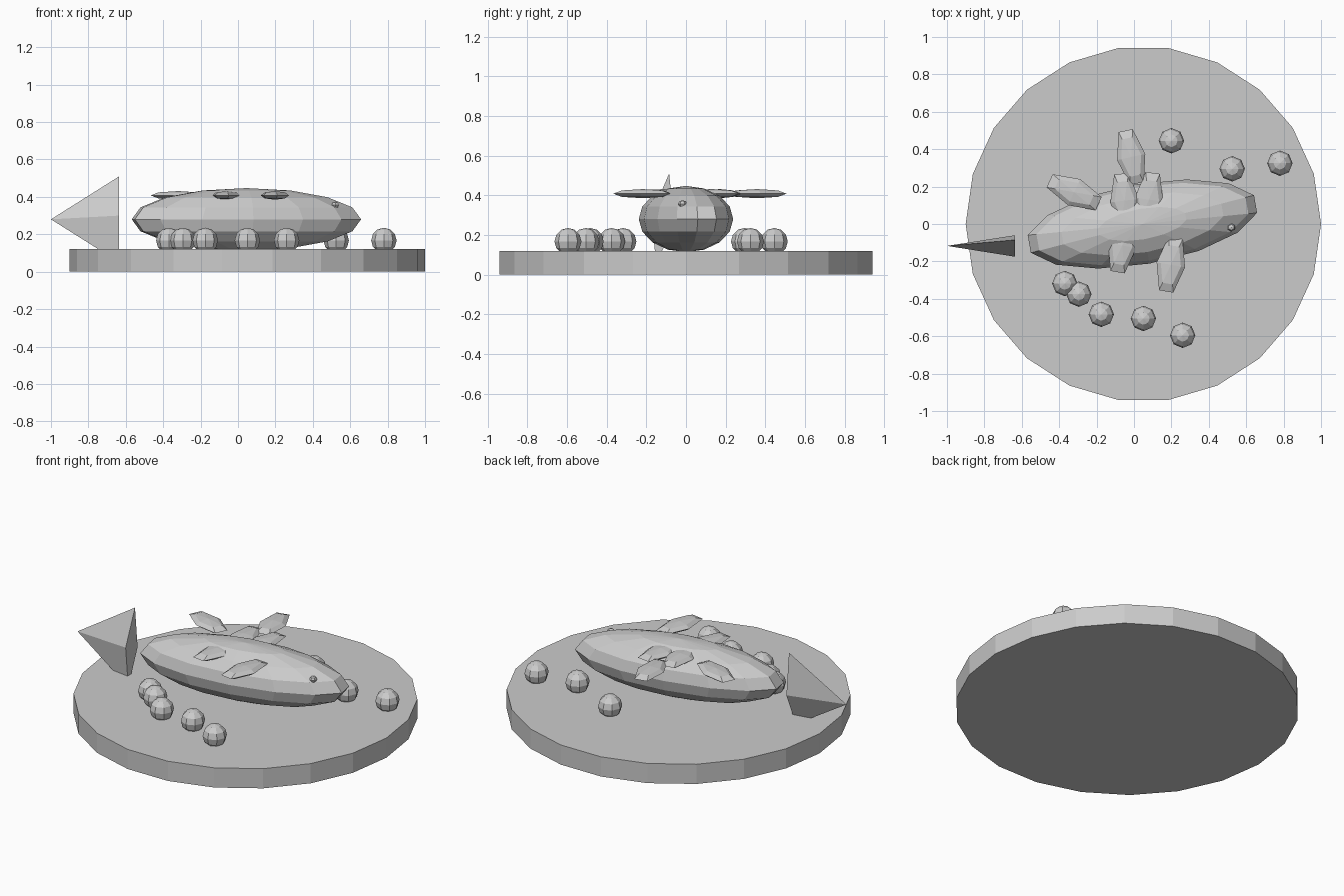
import bpy
from math import radians, pi

cube = bpy.data.objects.get("Cube")
if cube:
    bpy.data.objects.remove(cube, do_unlink=True)

grey = bpy.data.materials.new("plain_grey")
grey.use_nodes = True
GREY = (0.6, 0.6, 0.6, 1)
grey.diffuse_color = GREY
grey.node_tree.nodes["Principled BSDF"].inputs["Base Color"].default_value = GREY


def finish(name):
    ob = bpy.context.object
    ob.name = name
    ob.data.materials.append(grey)
    return ob


def ball(name, loc, size, segments, rings, turn=0):
    """Flat-shaded low-poly ellipsoid, turned about z by degrees."""
    bpy.ops.mesh.primitive_uv_sphere_add(
        segments=segments, ring_count=rings, radius=1, location=loc,
        rotation=(0, 0, radians(turn)))
    ob = finish(name)
    ob.scale = size
    return ob


# Round base with corners on the x axis
bpy.ops.mesh.primitive_cylinder_add(
    vertices=22, radius=0.95, depth=0.12, location=(0.05, 0, 0.06),
    rotation=(0, 0, pi / 2))
finish("base")

# Long body, slightly turned
ball("body", (0.045, 0, 0.28), (0.63, 0.215, 0.167), 14, 8, 10)

# Eye on the side of the head
ball("eye", (0.52, -0.018, 0.357), (0.022, 0.022, 0.018), 6, 4)

# Flat leaf-shaped fins: centre x, centre y, direction
fins = [
    (-0.015, 0.358, 102),
    (-0.32, 0.17, 155),
    (0.197, -0.218, 80),
    (-0.063, -0.115, 80),
    (-0.05, 0.125, 97),
    (0.08, 0.13, 82),
]
for i, (x, y, turn) in enumerate(fins):
    ball(f"fin_{i + 1}", (x, y, 0.408), (0.167, 0.077, 0.023), 6, 4, turn)

# Four-sided tail with its point facing away from the body
tail = bpy.data.meshes.new("tail")
tail.from_pydata(
    [(-1, -0.117, 0.28), (-0.635, -0.085, 0.51), (-0.635, -0.06, 0.26),
     (-0.635, -0.15, 0.05), (-0.635, -0.175, 0.3)],
    [], [(0, 2, 1), (0, 3, 2), (0, 4, 3), (0, 1, 4), (1, 2, 3, 4)])
tail.materials.append(grey)
bpy.context.collection.objects.link(bpy.data.objects.new("tail", tail))

# Pebbles scattered on the base
pebbles = [
    (0.2, 0.445), (0.525, 0.295), (0.78, 0.325), (-0.37, -0.318),
    (-0.295, -0.375), (-0.175, -0.483), (0.05, -0.505), (0.26, -0.595),
]
for i, (x, y) in enumerate(pebbles):
    ball(f"pebble_{i + 1}", (x, y, 0.167), (0.068, 0.068, 0.068), 8, 6)
